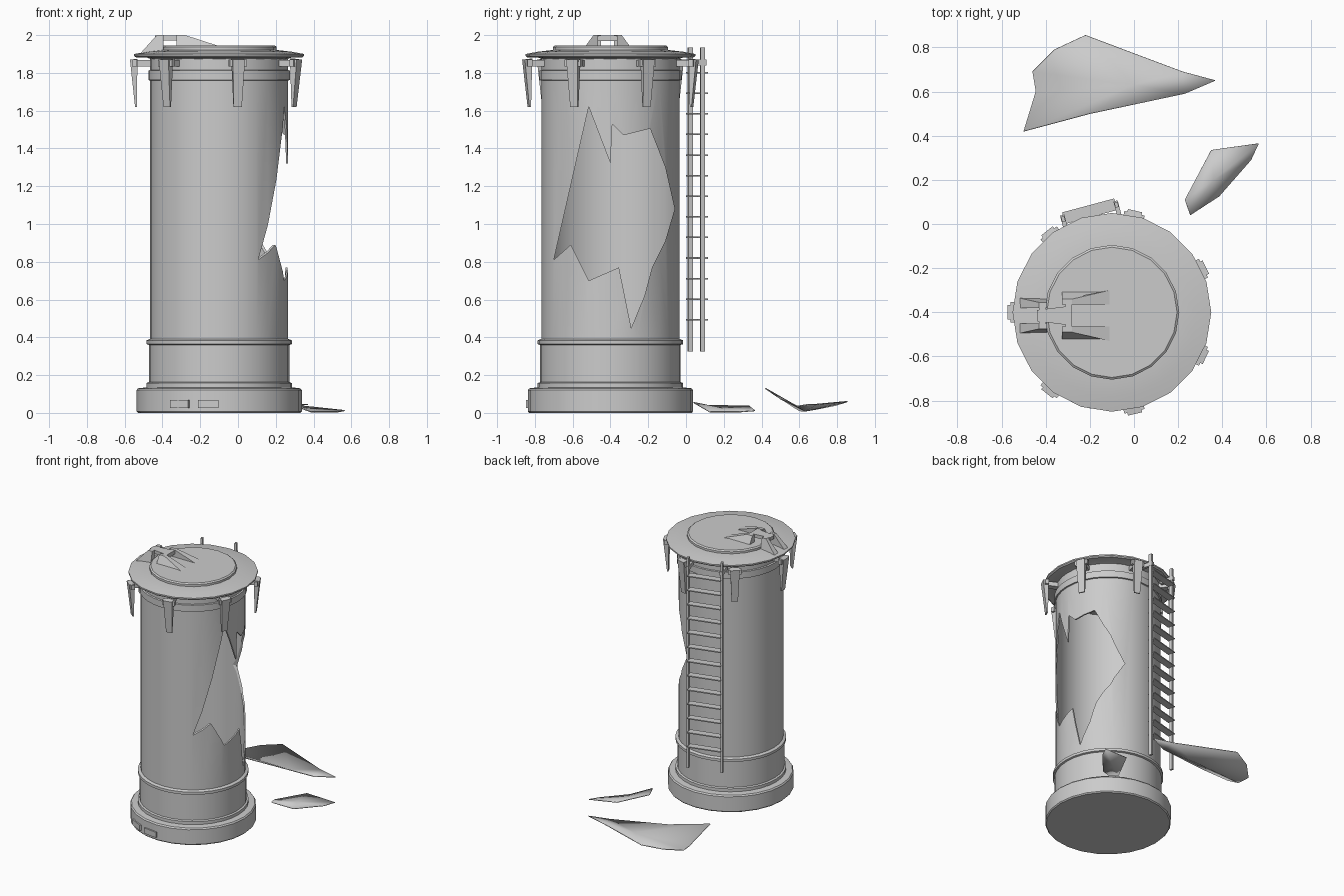
import bpy, bmesh, math
from mathutils import Vector, Matrix

if "Cube" in bpy.data.objects:
    bpy.data.objects.remove(bpy.data.objects["Cube"])

CX, CY = -0.10, -0.40          # tank axis


def make(name, verts, faces, smooth=None, matrix=None):
    me = bpy.data.meshes.new(name)
    bm = bmesh.new()
    vs = [bm.verts.new(v) for v in verts]
    for f in faces:
        bm.faces.new([vs[i] for i in f])
    bmesh.ops.remove_doubles(bm, verts=bm.verts, dist=1e-5)
    bmesh.ops.recalc_face_normals(bm, faces=bm.faces)
    if matrix:
        bm.transform(matrix)
    bm.to_mesh(me)
    bm.free()
    ob = bpy.data.objects.new(name, me)
    bpy.context.collection.objects.link(ob)
    if smooth:
        shade(ob, smooth)
    return ob


def activate(ob):
    bpy.ops.object.select_all(action='DESELECT')
    ob.select_set(True)
    bpy.context.view_layer.objects.active = ob


def shade(ob, deg=30):
    activate(ob)
    bpy.ops.object.shade_smooth_by_angle(angle=math.radians(deg))


def lathe(name, prof, n, closed=False, smooth=30):
    """Revolve (radius, z) points; an open profile gets flat end caps."""
    m = len(prof)
    verts = [(CX + r * math.cos(2 * math.pi * k / n), CY + r * math.sin(2 * math.pi * k / n), z)
             for k in range(n) for r, z in prof]
    faces = []
    for k in range(n):
        a, b = k * m, (k + 1) % n * m
        for i in range(m if closed else m - 1):
            j = (i + 1) % m
            faces.append((a + i, b + i, b + j, a + j))
    if not closed:
        faces += [[k * m for k in range(n)], [k * m + m - 1 for k in range(n)]]
    return make(name, verts, faces, smooth)


def loft(name, a, b, matrix=None):
    """Solid between two matching outlines."""
    n = len(a)
    faces = [tuple(range(n)), tuple(range(n, 2 * n))]
    faces += [(i, (i + 1) % n, (i + 1) % n + n, i + n) for i in range(n)]
    return make(name, list(a) + list(b), faces, None, matrix)


def box(name, x0, x1, y0, y1, z0, z1, matrix=None):
    a = [(x0, y0, z0), (x1, y0, z0), (x1, y1, z0), (x0, y1, z0)]
    return loft(name, a, [(x, y, z1) for x, y, _ in a], matrix)


def radial(deg):
    """Local x points outward from the tank axis."""
    return Matrix.Translation((CX, CY, 0)) @ Matrix.Rotation(math.radians(deg), 4, 'Z')


# Plinth and lower drum
lathe("base_plinth", [(.43, 0), (.4375, .008), (.4375, .12), (.43, .13), (.37, .137)], 24)

# Hollow tank wall with ribs
body = lathe("tank_body", [
    (.358, .12), (.385, .12), (.385, .158), (.372, .163), (.372, .36), (.385, .364),
    (.385, .384), (.365, .392), (.365, 1.76), (.375, 1.762), (.375, 1.812), (.365, 1.815),
    (.365, 1.888), (.355, 1.888), (.355, .40), (.355, .12)], 32, True)

# Jagged breach on the +x side
hole = [(-.70, .81), (-.515, 1.62), (-.40, 1.32), (-.39, 1.53), (-.33, 1.47), (-.19, 1.505),
        (-.11, 1.30), (-.06, 1.08), (-.11, .91), (-.18, .77), (-.22, .62), (-.29, .45),
        (-.355, .77), (-.515, .70), (-.61, .89)]
cutter = loft("breach_cutter", [(-.02, y, z) for y, z in hole], [(.6, y, z) for y, z in hole])
cutter.hide_render = True
mod = body.modifiers.new("breach", 'BOOLEAN')
mod.operation, mod.solver, mod.object = 'DIFFERENCE', 'EXACT', cutter
activate(body)
bpy.ops.object.modifier_apply(modifier="breach")
bpy.data.objects.remove(cutter)
shade(body)

# Lid
lathe("lid_flange", [(.36, 1.872), (.39, 1.884), (.44, 1.882), (.45, 1.89), (.45, 1.90), (.385, 1.912), (.30, 1.922)], 20)
lathe("lid_cap", [(.305, 1.915), (.305, 1.937), (.295, 1.945)], 20)

# Seven clamps around the rim
for i in range(7):
    m = radial(180 + i * 360 / 7)
    loft("clamp_arm_%d" % i,
         [(.432, -.033, 1.875), (.472, -.033, 1.87), (.472, .033, 1.87), (.432, .033, 1.875)],
         [(.436, -.022, 1.62), (.445, -.022, 1.62), (.445, .022, 1.62), (.436, .022, 1.62)], m)
    box("clamp_pin_%d" % i, .435, .46, -.047, .047, 1.835, 1.87, m)
    box("clamp_bracket_%d" % i, .355, .44, -.022, .022, 1.835, 1.868, m)

# Hinge: two long fins, two short fins, joining link
for s in (-1, 1):
    def fin(name, prof, y_in, y_low, y_top):
        zt = 1.98
        loft(name, [(x, CY - .015 + s * y_in, z) for x, z in prof],
             [(x, CY - .015 + s * (y_top if z > zt else y_low), z) for x, z in prof])
    fin("hinge_long_fin", [(-.325, 1.93), (-.325, 2.0), (-.28, 2.0), (-.11, 1.945), (-.11, 1.93)], .05, .115, .075)
    fin("hinge_short_fin", [(-.52, 1.895), (-.52, 1.90), (-.43, 2.0), (-.395, 2.0), (-.395, 1.90)], .035, .08, .06)
loft("hinge_link",
     [(-.44, -.44, 1.972), (-.28, -.46, 1.972), (-.28, -.37, 1.972), (-.44, -.39, 1.972)],
     [(-.44, -.44, 1.998), (-.28, -.46, 1.998), (-.28, -.37, 1.998), (-.44, -.39, 1.998)])
box("hinge_pin", -.31, -.28, -.485, -.345, 1.968, 1.998)
box("hinge_pin_rear", -.43, -.40, -.47, -.36, 1.968, 1.998)

# Ladder at the back
lad = Matrix.Translation((-.20, .055, 0)) @ Matrix.Rotation(math.radians(15), 4, 'Z')
for s in (-1, 1):
    box("ladder_rail", s * .125 - .008, s * .125 + .008, -.012, .012, .325, 1.935, lad)
    box("ladder_mount", s * .125 - .01, s * .125 + .01, -.09, .018, 1.84, 1.87, lad)
for i in range(13):
    z = .493 + i * .109
    box("ladder_rung_%d" % i, -.122, .122, -.024, .03, z - .004, z + .004, lad)

# Small plates on the plinth
for a in (241.5, 262.5):
    box("base_plate", .40, .444, -.055, .055, .025, .067, radial(a))


# Torn shards lying on the ground
def shard(name, verts, faces):
    ob = make(name, verts, faces, 40)
    mod = ob.modifiers.new("thickness", 'SOLIDIFY')
    mod.thickness, mod.offset = .006, 0


shard("large_shard",
      [(-.50, .42, .13), (-.20, .50, .075), (.23, .59, .035), (.37, .65, .045), (.22, .69, .045),
       (-.22, .855, .06), (-.36, .79, .04), (-.46, .69, .02), (-.445, .60, .012), (.0, .63, .01)],
      [(0, 1, 9, 8), (1, 2, 9), (2, 3, 4, 9), (4, 5, 9), (5, 6, 9), (6, 7, 9), (7, 8, 9)])
shard("small_shard",
      [(.255, .04, .055), (.23, .11, .04), (.35, .335, .035), (.565, .365, .012),
       (.53, .29, .006), (.385, .125, .006), (.36, .20, .022)],
      [(0, 1, 6), (1, 2, 6), (2, 3, 6), (3, 4, 6), (4, 5, 6), (5, 0, 6)])
